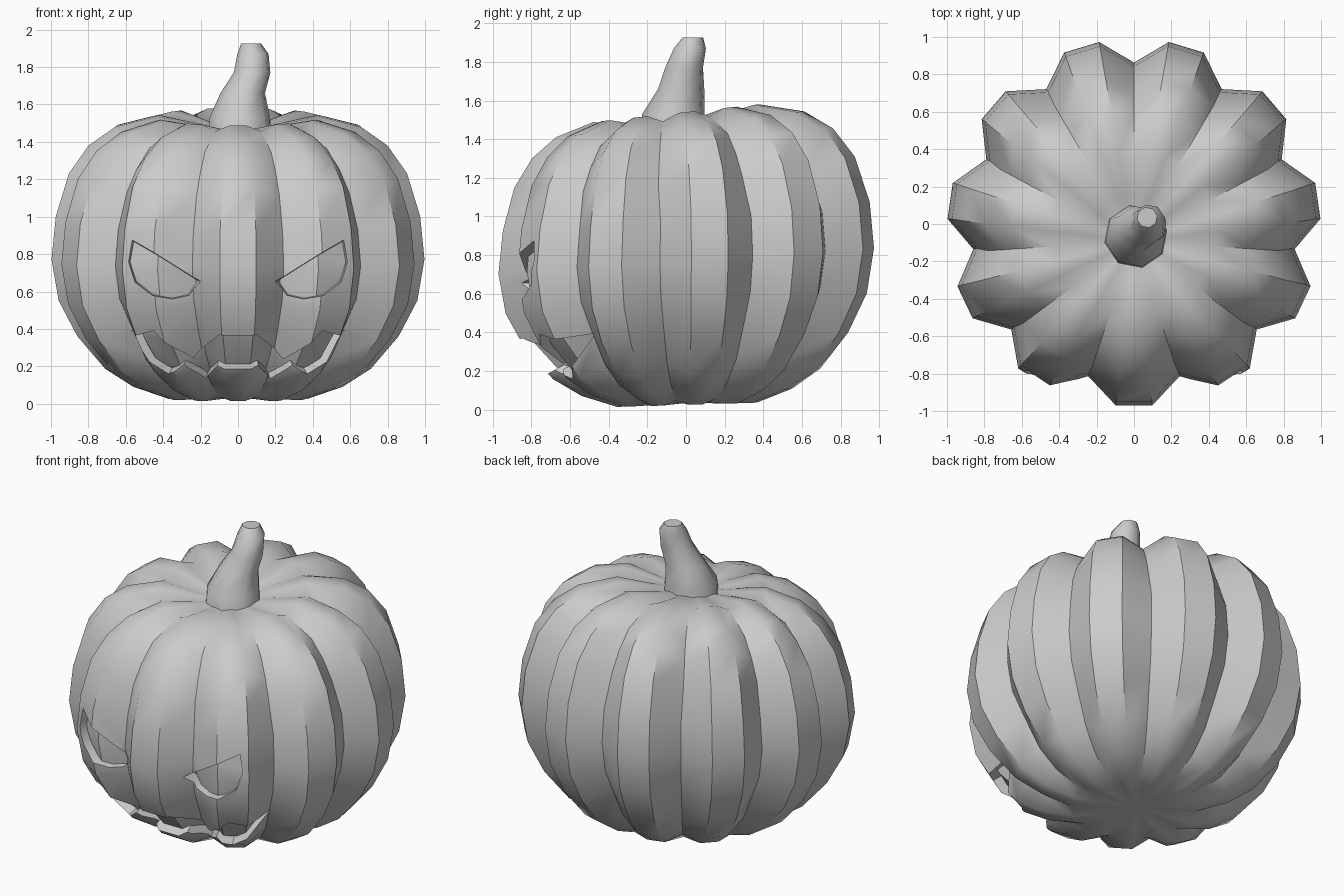
import bpy, bmesh
from math import sin, cos, pi, radians
from mathutils import Vector
from mathutils.bvhtree import BVHTree

if "Cube" in bpy.data.objects:
    bpy.data.objects.remove(bpy.data.objects["Cube"])

grey = bpy.data.materials.new("plain grey")
grey.use_nodes = True
COLOUR = (0.6, 0.6, 0.6, 1)
grey.diffuse_color = COLOUR
grey.node_tree.nodes["Principled BSDF"].inputs["Base Color"].default_value = COLOUR

LOBES = 11
# Lobe crest outline from bottom to top: radius, height
CREST = [(0, .035), (.2, .03), (.37, .025), (.56, .09), (.71, .185), (.86, .36),
         (.96, .55), (.998, .77), (.975, 1.0), (.905, 1.23), (.8, 1.38),
         (.66, 1.48), (.44, 1.54), (.22, 1.5), (0, 1.46)]


def make_object(name, bm):
    bmesh.ops.recalc_face_normals(bm, faces=bm.faces)
    mesh = bpy.data.meshes.new(name)
    bm.to_mesh(mesh)
    bm.free()
    mesh.materials.append(grey)
    obj = bpy.data.objects.new(name, mesh)
    bpy.context.collection.objects.link(obj)
    return obj


def bridge(bm, a, b):
    for i in range(len(a)):
        j = (i + 1) % len(a)
        bm.faces.new((a[i], a[j], b[j], b[i]))


def smooth(obj, angle):
    bpy.ops.object.select_all(action='DESELECT')
    obj.select_set(True)
    bpy.context.view_layer.objects.active = obj
    bpy.ops.object.shade_smooth_by_angle(angle=radians(angle))


def gourd(name, inset):
    """Ribbed gourd whose skin is moved inwards by inset."""
    bm = bmesh.new()

    def place(r, z, angle):
        y = r * (.985 * sin(angle) - .025 * cos(angle) ** 2) + .008
        if z > 1:  # the dimple sits forward of the middle
            y -= .1 * max(0, 1 - r)
        z += y * (.03 + .05 * z)
        return bm.verts.new((r * cos(angle), y, max(z, 0)))

    rings = []
    for k in range(1, len(CREST) - 1):
        r, z = CREST[k]
        (r0, z0), (r1, z1) = CREST[k - 1], CREST[k + 1]
        n = Vector((z1 - z0, r0 - r1)).normalized()
        ring = []
        for lobe in range(LOBES):
            mid = -pi / 2 + lobe * 2 * pi / LOBES
            for offset, groove in ((-pi / LOBES, True), (radians(-5.6), False),
                                   (radians(5.6), False)):
                depth = inset + (.13 * min(1, r / .85) ** 2 if groove else 0)
                ring.append(place(r - n.x * depth, z - n.y * depth, mid + offset))
        rings.append(ring)
    for a, b in zip(rings, rings[1:]):
        bridge(bm, a, b)
    for ring, (r, z), side in ((rings[0], CREST[0], 1), (rings[-1], CREST[-1], -1)):
        pole = place(0, z + side * inset, 0)
        for i in range(len(ring)):
            bm.faces.new((pole, ring[i], ring[(i + 1) % len(ring)]))
    return make_object(name, bm)


body = gourd("pumpkin_body", 0)
core = gourd("recess_core", .055)
skin = BVHTree.FromPolygons([v.co for v in body.data.vertices],
                            [p.vertices for p in body.data.polygons])


def cutter(name, outline, pivot, taper):
    """Tapered prism whose section meets the skin along the outline."""
    px, pz = pivot
    section = []
    for x, z in outline:
        hit = skin.ray_cast(Vector((x, -2, z)), Vector((0, 1, 0)))[0]
        s = 1 - taper * (hit.y + .8)
        section.append(((x - px) / s, (z - pz) / s))
    bm = bmesh.new()
    ends = []
    for y in (-1.2, -.3):
        s = 1 - taper * (y + .8)
        ends.append([bm.verts.new((px + x * s, y, pz + z * s)) for x, z in section])
    bridge(bm, *ends)
    for end in ends:
        bm.faces.new(end)
    obj = make_object(name, bm)
    obj.hide_render = True
    return obj


def apply_boolean(other, operation):
    mod = body.modifiers.new("carve", 'BOOLEAN')
    mod.operation, mod.object, mod.solver = operation, other, 'EXACT'
    bpy.context.view_layer.objects.active = body
    bpy.ops.object.modifier_apply(modifier=mod.name)
    bpy.data.objects.remove(other)


# Carved face: slanted eyes and a toothed mouth
EYE = [(.565, .875), (.2, .655), (.26, .58), (.35, .56), (.46, .58), (.55, .65), (.585, .76)]
UPPER_LIP = [(.1, .37), (.24, .24), (.45, .39), (.57, .39)]
LOWER_LIP = [(.37, .16), (.29, .21), (.17, .135), (.11, .205)]
half = UPPER_LIP + LOWER_LIP
mouth = half + [(-x, z) for x, z in reversed(half)]
for side in (-1, 1):
    eye = [(side * x, z) for x, z in EYE]
    apply_boolean(cutter("eye_cutter", eye, (side * .4, .71), .8), 'DIFFERENCE')
apply_boolean(cutter("mouth_cutter", mouth, (0, .75), .9), 'DIFFERENCE')
apply_boolean(core, 'UNION')
smooth(body, 45)

# Bent stem: centre x, centre y, height, radius
STEM = [(.01, -.065, 1.42, .175), (.01, -.065, 1.53, .165), (.025, -.025, 1.66, .122),
        (.075, -.01, 1.77, .1), (.08, .02, 1.87, .085), (.07, .035, 1.925, .055)]
bm = bmesh.new()
rings = [[bm.verts.new((x + r * cos(i * pi / 4 + .2), y + r * sin(i * pi / 4 + .2), z))
          for i in range(8)] for x, y, z, r in STEM]
for a, b in zip(rings, rings[1:]):
    bridge(bm, a, b)
bm.faces.new(rings[0])
bm.faces.new(rings[-1])
smooth(make_object("stem", bm), 50)
